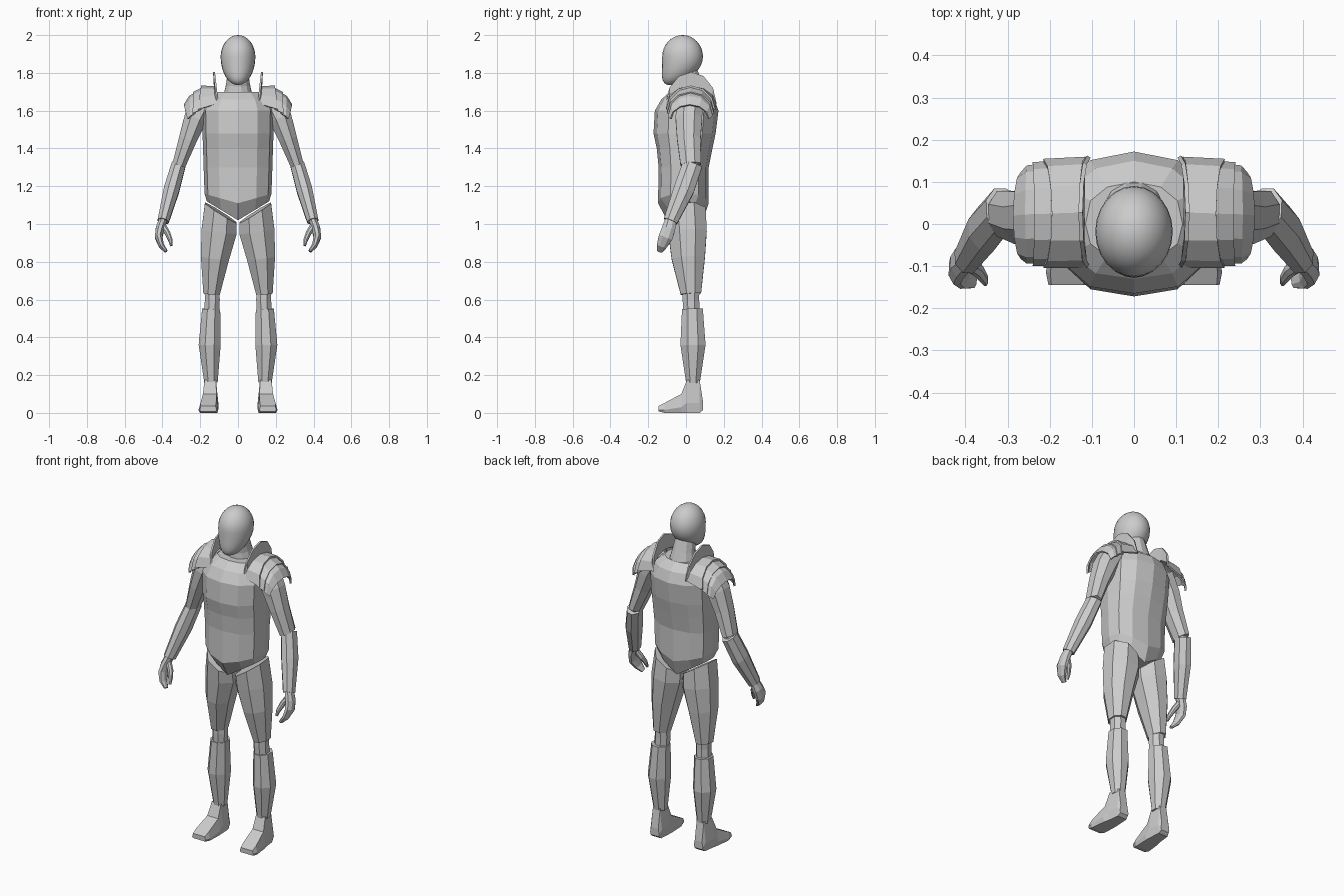
import bpy, bmesh, math
from mathutils import Vector

grey = bpy.data.materials.new("plain_grey")
grey.diffuse_color = (0.6, 0.6, 0.6, 1)


def finish(name, bm, mirror=False, thick=0):
    bmesh.ops.recalc_face_normals(bm, faces=bm.faces)
    me = bpy.data.meshes.new(name)
    bm.to_mesh(me)
    bm.free()
    me.materials.append(grey)
    ob = bpy.data.objects.new(name, me)
    bpy.context.collection.objects.link(ob)
    if thick:
        m = ob.modifiers.new("thickness", 'SOLIDIFY')
        m.thickness = thick
        m.offset = 0
    if mirror:
        ob.modifiers.new("mirror", 'MIRROR')
    return ob


def skin(name, rings, closed=True, **kw):
    """Bridge rings of points; closed rings get end caps."""
    bm = bmesh.new()
    vs = [[bm.verts.new(p) for p in r] for r in rings]
    n = len(vs[0])
    for a, b in zip(vs, vs[1:]):
        for i in range(n if closed else n - 1):
            j = (i + 1) % n
            bm.faces.new((a[i], a[j], b[j], b[i]))
    if closed:
        bm.faces.new(vs[0])
        bm.faces.new(vs[-1])
    return finish(name, bm, **kw)


def limb(name, path, n=8, tilt=0, mirror=True):
    """Faceted tube along (x, y, z, radius_x, radius_y) stations, top to bottom."""
    pts = [Vector(p[:3]) for p in path]
    rings = []
    for i, (x, y, z, ru, rv) in enumerate(path):
        d = pts[min(i + 1, len(pts) - 1)] - pts[max(i - 1, 0)]
        q = Vector((0, 0, -1)).rotation_difference(d.normalized())
        k = 1.04 / math.cos(math.pi / n)
        ring = []
        for s in range(n):
            a = 2 * math.pi * (s + 0.5) / n
            p = pts[i] + q @ Vector((ru * k * math.cos(a), rv * k * math.sin(a), 0))
            if i == 0:
                p.z += tilt * (p.x - x)
            ring.append(p)
        rings.append(ring)
    return skin(name, rings, mirror=mirror)


# Head: egg shape with the jaw pushed forward
bm = bmesh.new()
bmesh.ops.create_uvsphere(bm, u_segments=24, v_segments=16, radius=1)
for v in bm.verts:
    x, y, z = v.co
    t = max(0, -z)
    v.co = (0.092 * x, 0.108 * y - 0.018 - 0.065 * t * t,
            1.885 + z * (0.115 if z > 0 else 0.15))
head = finish("head", bm)
for p in head.data.polygons:
    p.use_smooth = True

# Neck
limb("neck", [(0, 0.0, 1.82, 0.05, 0.055), (0, 0.02, 1.74, 0.06, 0.06),
              (0, 0.03, 1.66, 0.078, 0.075)], n=12, mirror=False)

# Torso: z, half width, front depth, back depth, drop of the centre line
outline = [(0, -1), (0.55, -0.9), (0.9, -0.55), (1, 0), (0.9, 0.55), (0.55, 0.88), (0, 1)]
outline += [(-x, y) for x, y in outline[-2:0:-1]]
torso = [(1.12, 0.165, 0.10, 0.09, 0.1), (1.16, 0.177, 0.148, 0.12, 0.05),
         (1.30, 0.182, 0.145, 0.12, 0), (1.40, 0.185, 0.155, 0.14, 0),
         (1.48, 0.188, 0.172, 0.157, 0), (1.60, 0.19, 0.165, 0.172, 0),
         (1.66, 0.165, 0.13, 0.15, 0), (1.70, 0.115, 0.085, 0.10, 0)]
skin("torso", [[(w * u, v * (f if v < 0 else b), z - drop * (1 - abs(u)))
                for u, v in outline] for z, w, f, b, drop in torso])

# Arms
limb("upper_arm", [(0.175, 0.025, 1.66, 0.06, 0.06), (0.225, 0.015, 1.56, 0.058, 0.068),
                   (0.265, 0.015, 1.45, 0.046, 0.06), (0.312, 0.025, 1.315, 0.034, 0.052)])
limb("elbow", [(0.295, 0.025, 1.36, 0.028, 0.04), (0.325, 0.02, 1.27, 0.028, 0.038)])
limb("forearm", [(0.314, 0.035, 1.315, 0.036, 0.05), (0.352, -0.012, 1.18, 0.04, 0.052),
                 (0.396, -0.082, 1.015, 0.029, 0.036)])

# Hands
limb("hand", [(0.39, -0.075, 1.04, 0.02, 0.026), (0.413, -0.092, 0.975, 0.022, 0.034),
              (0.42, -0.108, 0.93, 0.019, 0.036), (0.405, -0.128, 0.885, 0.014, 0.026),
              (0.38, -0.138, 0.855, 0.008, 0.014)])
limb("thumb", [(0.40, -0.09, 0.995, 0.016, 0.016), (0.372, -0.108, 0.95, 0.014, 0.016),
               (0.358, -0.128, 0.915, 0.011, 0.012), (0.353, -0.14, 0.885, 0.006, 0.007)])

# Shoulder guard: standing ridge and three overlapping arched plates


def arch(x_end, x_top, z_end, z_top, front, back, n=6):
    pts = []
    for i in range(n + 1):
        a = math.pi * i / n
        s = math.sin(a)
        pts.append((x_end + (x_top - x_end) * s,
                    (front + back) / 2 - (back - front) / 2 * math.cos(a),
                    z_end + (z_top - z_end) * s))
    return pts


guards = {
    "shoulder_ridge": [(0.107, 0.127, 1.635, 1.805, -0.105, 0.16),
                       (0.118, 0.122, 1.635, 1.715, -0.10, 0.15)],
    "shoulder_plate_inner": [(0.115, 0.12, 1.635, 1.725, -0.10, 0.155),
                             (0.215, 0.195, 1.605, 1.728, -0.10, 0.15)],
    "shoulder_plate_middle": [(0.195, 0.18, 1.605, 1.722, -0.095, 0.145),
                              (0.24, 0.235, 1.585, 1.695, -0.095, 0.142)],
    "shoulder_plate_outer": [(0.225, 0.22, 1.585, 1.695, -0.088, 0.138),
                             (0.252, 0.255, 1.57, 1.675, -0.09, 0.135),
                             (0.265, 0.283, 1.555, 1.63, -0.08, 0.12)],
}
for name, rings in guards.items():
    skin(name, [arch(*r) for r in rings], closed=False, mirror=True, thick=0.01)

# Legs
limb("thigh", [(0.092, 0.0, 1.06, 0.08, 0.1), (0.1, 0.008, 0.96, 0.09, 0.098),
               (0.122, 0.012, 0.82, 0.072, 0.085), (0.14, 0.026, 0.63, 0.042, 0.052)], tilt=0.55)
limb("knee", [(0.138, 0.028, 0.70, 0.038, 0.042), (0.136, 0.026, 0.60, 0.038, 0.042),
              (0.14, 0.03, 0.50, 0.038, 0.042)])
limb("shin", [(0.142, 0.034, 0.55, 0.046, 0.053), (0.15, 0.037, 0.36, 0.056, 0.064),
              (0.143, 0.037, 0.16, 0.034, 0.035)])

# Feet: y, centre x, half width, bottom, top, top narrowing
foot = [(0.09, 0.145, 0.03, 0.015, 0.06, 0.8), (0.072, 0.145, 0.036, 0.0, 0.175, 0.65),
        (0.005, 0.147, 0.043, 0.0, 0.175, 0.7), (-0.025, 0.15, 0.048, 0.0, 0.10, 0.75),
        (-0.115, 0.157, 0.052, 0.0, 0.052, 0.8), (-0.145, 0.158, 0.045, 0.008, 0.036, 0.85)]
skin("foot", [[(cx - w * 0.85, y, a), (cx + w * 0.85, y, a), (cx + w, y, a * 0.7 + b * 0.3),
               (cx + w * k, y, b), (cx - w * k, y, b), (cx - w, y, a * 0.7 + b * 0.3)]
              for y, cx, w, a, b, k in foot], mirror=True)
